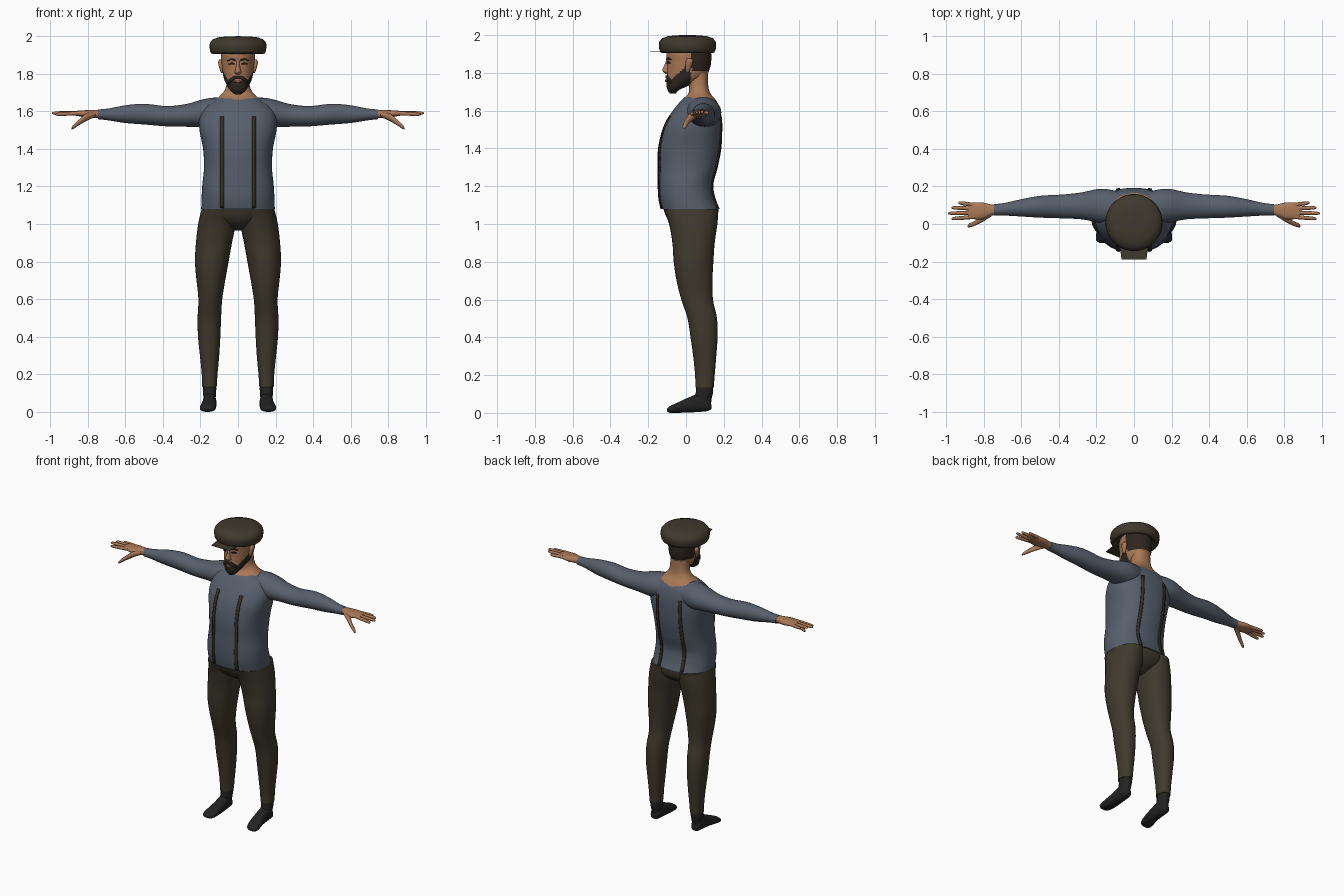
import bpy, bmesh, math
from mathutils import Vector
from mathutils.bvhtree import BVHTree

if "Cube" in bpy.data.objects:
    bpy.data.objects.remove(bpy.data.objects["Cube"])


def material(name, r, g, b):
    m = bpy.data.materials.new(name)
    m.diffuse_color = (r, g, b, 1)
    m.use_nodes = True
    node = m.node_tree.nodes["Principled BSDF"]
    node.inputs["Base Color"].default_value = (r, g, b, 1)
    node.inputs["Roughness"].default_value = 0.9
    return m


SKIN = material("skin", 0.40, 0.19, 0.095)
WOOL = material("blue_grey_wool", 0.095, 0.115, 0.15)
CLOTH = material("olive_brown_cloth", 0.05, 0.042, 0.026)
HAIR = material("dark_hair", 0.028, 0.02, 0.014)
BOOT = material("black_leather", 0.017, 0.016, 0.017)
STRAP = material("strap_brown", 0.036, 0.029, 0.018)
EYE = material("eye_dark", 0.02, 0.013, 0.01)
LIP = material("lip", 0.24, 0.09, 0.055)


def finish(bm, name, mats, rule=None, angle=60):
    bmesh.ops.recalc_face_normals(bm, faces=bm.faces)
    if rule:
        for f in bm.faces:
            f.material_index = rule(f.calc_center_median())
    mesh = bpy.data.meshes.new(name)
    bm.to_mesh(mesh)
    bm.free()
    for m in mats:
        mesh.materials.append(m)
    obj = bpy.data.objects.new(name, mesh)
    bpy.context.collection.objects.link(obj)
    bpy.ops.object.select_all(action="DESELECT")
    obj.select_set(True)
    bpy.context.view_layer.objects.active = obj
    bpy.ops.object.shade_smooth_by_angle(angle=math.radians(angle))
    return obj


def spline(rows, steps):
    """Smooth in-between sections through the given ones."""
    out = []
    for i in range(len(rows) - 1):
        a, b, c, d = (rows[max(i - 1, 0)], rows[i], rows[i + 1],
                      rows[min(i + 2, len(rows) - 1)])
        for s in range(steps):
            t = s / steps
            out.append([q + t / 2 * (r - p + t * (2 * p - 5 * q + 4 * r - w + t * (3 * (q - r) + w - p)))
                        for p, q, r, w in zip(a, b, c, d)])
    return out + [list(rows[-1])]


def loft(name, axis, rows, mats, side=1, n=32, steps=5, power=2.0, rule=None):
    """Rows are (position on axis, low u, high u, low v, high v)."""
    bm = bmesh.new()
    rings = []
    for t, u0, u1, v0, v1 in spline(rows, steps):
        ring = []
        for k in range(n):
            a = 2 * math.pi * k / n
            c, s = math.cos(a), math.sin(a)
            u = (u0 + u1) / 2 + (u1 - u0) / 2 * math.copysign(abs(c) ** (2 / power), c)
            v = (v0 + v1) / 2 + (v1 - v0) / 2 * math.copysign(abs(s) ** (2 / power), s)
            p = {"x": (t, u, v), "y": (u, t, v), "z": (u, v, t)}[axis]
            ring.append(bm.verts.new((p[0] * side, p[1], p[2])))
        rings.append(ring)
    for lo, hi in zip(rings, rings[1:]):
        for k in range(n):
            j = (k + 1) % n
            bm.faces.new((lo[k], lo[j], hi[j], hi[k]))
    bm.faces.new(rings[0])
    bm.faces.new(rings[-1])
    return finish(bm, name, mats, rule)


def surface_of(obj):
    bm = bmesh.new()
    bm.from_mesh(obj.data)
    tree = BVHTree.FromBMesh(bm)
    bm.free()
    return tree


def band(name, tree, path, widths, mat, facing=-1, lift=0.004):
    """Thin strip laid on a surface along an x-z path."""
    bm = bmesh.new()
    pairs = []
    for i, (x, z) in enumerate(path):
        a, b = Vector(path[max(i - 1, 0)]), Vector(path[min(i + 1, len(path) - 1)])
        d = (b - a).normalized() * widths[i] / 2
        pair = []
        for s in (-1, 1):
            px, pz = x - s * d.y, z + s * d.x
            hit = tree.ray_cast(Vector((px, facing, pz)), Vector((0, -facing, 0)))[0]
            y = hit.y if hit else 0
            pair.append(bm.verts.new((px, y + facing * lift, pz)))
        pairs.append(pair)
    for p, q in zip(pairs, pairs[1:]):
        bm.faces.new((p[0], p[1], q[1], q[0]))
    obj = finish(bm, name, [mat])
    mod = obj.modifiers.new("thickness", "SOLIDIFY")
    mod.thickness = 0.006
    mod.offset = 0
    return obj


# Jumper body flowing into the neck, skin inside the scooped neckline
def neckline(p):
    return int(p.z > 1.62 and (p.x / 0.118) ** 2 + ((p.y - 0.075) / 0.09) ** 2 < 1)


torso_rows = [
    (1.08, -.196, .196, -.135, .178), (1.14, -.194, .194, -.147, .155),
    (1.21, -.19, .19, -.15, .145), (1.3, -.181, .181, -.15, .168),
    (1.4, -.186, .186, -.148, .187), (1.5, -.205, .205, -.125, .192),
    (1.57, -.205, .205, -.09, .188), (1.625, -.175, .175, -.05, .175),
    (1.66, -.125, .125, -.02, .155), (1.69, -.088, .088, .012, .13),
    (1.73, -.064, .064, .015, .118), (1.8, -.06, .06, 0, .115)]
torso = loft("jumper_body", "z", torso_rows, [WOOL, SKIN], n=64, steps=8, power=2.35, rule=neckline)
body = surface_of(torso)

# Trousers seat
loft("trouser_seat", "z", [(.965, -.03, .03, -.02, .08), (1.0, -.1, .1, -.075, .14),
     (1.04, -.185, .185, -.105, .166), (1.095, -.19, .19, -.125, .17)], [CLOTH], power=2.3)

for side, label in ((1, "left"), (-1, "right")):
    # Sleeve
    loft(label + "_sleeve", "x", [
        (.07, .0, .17, 1.52, 1.672), (.14, .0, .185, 1.51, 1.672),
        (.2, .01, .185, 1.515, 1.66), (.28, .025, .168, 1.518, 1.638),
        (.38, .03, .157, 1.52, 1.628), (.5, .034, .15, 1.53, 1.64),
        (.6, .04, .132, 1.538, 1.632), (.69, .045, .112, 1.552, 1.615),
        (.745, .045, .106, 1.558, 1.61)], [WOOL], side)
    # Palm
    loft(label + "_palm", "x", [
        (.72, .05, .1, 1.563, 1.606), (.76, .044, .104, 1.565, 1.608),
        (.81, .025, .115, 1.568, 1.606), (.855, .026, .114, 1.575, 1.603),
        (.885, .034, .108, 1.58, 1.6)], [SKIN], side, n=20, power=2.4)
    # Fingers: base y, tip y, tip x, tip z
    for finger, y0, y1, x1, z1 in (("index", .038, .028, .972, 1.583), ("middle", .06, .057, .99, 1.59),
                                   ("ring", .082, .087, .972, 1.592), ("little", .102, .113, .935, 1.588)):
        rows = []
        for t, r in ((0, .011), (.5, .0105), (.9, .0085), (1, .003)):
            y, z = y0 + (y1 - y0) * t, 1.59 + (z1 - 1.59) * t
            rows.append((.85 + (x1 - .85) * t, y - r, y + r, z - r, z + r))
        loft(f"{label}_{finger}_finger", "x", rows, [SKIN], side, n=10, steps=3)
    # Thumb
    loft(label + "_thumb", "x", [(.76, .04, .08, 1.57, 1.6), (.805, .012, .05, 1.55, 1.59),
         (.845, -.008, .018, 1.527, 1.558), (.875, -.018, .004, 1.507, 1.53),
         (.886, -.016, -.008, 1.504, 1.512)], [SKIN], side, n=12)
    # Trouser leg
    loft(label + "_trouser_leg", "z", [
        (.135, .113, .191, .05, .147), (.2, .109, .193, .048, .152),
        (.3, .1, .203, .038, .16), (.4, .094, .213, .024, .167),
        (.5, .09, .215, .008, .164), (.6, .084, .211, -.025, .143),
        (.7, .068, .221, -.05, .14), (.8, .05, .229, -.065, .145),
        (.9, .032, .224, -.072, .152), (1.0, .012, .212, -.09, .166),
        (1.08, .01, .194, -.118, .172)], [CLOTH], side, power=2.15)
    # Boot: ankle and foot
    loft(label + "_boot_ankle", "z", [(.03, .12, .185, .03, .132), (.07, .119, .184, .04, .135),
         (.11, .116, .187, .052, .143), (.145, .116, .188, .054, .143)], [BOOT], side, n=24)
    loft(label + "_boot_foot", "y", [
        (.134, .138, .168, .02, .045), (.115, .122, .182, .01, .075),
        (.07, .116, .187, .005, .1), (.01, .115, .19, .002, .08),
        (-.05, .117, .201, 0, .052), (-.085, .128, .202, 0, .036),
        (-.1, .15, .185, .008, .022)], [BOOT], side, n=24, power=2.3)
    # Braces, front and back
    for facing, where in ((-1, "front"), (1, "back")):
        path = [(side * .085, 1.085 + i * .0203) for i in range(25)]
        band(f"{label}_{where}_brace", body, path, [.019] * 25, STRAP, facing)


# Head: 0 skin, 1 hair and beard
def head_paint(p):
    hair = p.z > 1.808 and p.y > 0.03
    beard = p.z < 1.765 + 0.95 * max(p.y + 0.075, 0) and p.y < 0.025
    return int(hair or beard)


head = loft("head", "z", [
    (1.69, -.016, .016, -.085, -.055), (1.71, -.04, .04, -.098, -.035),
    (1.74, -.06, .06, -.104, .03), (1.775, -.075, .075, -.102, .098),
    (1.82, -.084, .084, -.1, .125), (1.86, -.088, .088, -.1, .133),
    (1.9, -.09, .09, -.104, .134), (1.935, -.085, .085, -.095, .125),
    (1.96, -.06, .06, -.07, .09)], [SKIN, HAIR], n=64, steps=8, rule=head_paint)
face = surface_of(head)

# Nose
loft("nose", "z", [(1.795, -.008, .008, -.108, -.08), (1.806, -.019, .019, -.121, -.08),
     (1.818, -.015, .015, -.125, -.08), (1.845, -.009, .009, -.113, -.08),
     (1.872, -.01, .01, -.102, -.08)], [SKIN], n=16)

# Face details
band("mouth", face, [(-.022, 1.757), (0, 1.759), (.022, 1.757)], [.004, .012, .004], LIP)
for side, label in ((1, "left"), (-1, "right")):
    band(label + "_moustache", face, [(0, 1.781), (side * .02, 1.779), (side * .04, 1.765), (side * .05, 1.745)],
         [.012, .017, .014, .006], HAIR)
    band(label + "_eye", face, [(side * .02, 1.852), (side * .034, 1.854), (side * .048, 1.852)],
         [.003, .011, .003], EYE)
    band(label + "_eyebrow", face, [(side * .014, 1.872), (side * .035, 1.878), (side * .056, 1.87)],
         [.007, .008, .004], HAIR)
    # Ear
    loft(label + "_ear", "z", [(1.805, .08, .09, .0, .015), (1.825, .078, .098, -.004, .025),
         (1.86, .08, .106, -.002, .038), (1.875, .084, .1, .006, .03)], [SKIN], side, n=14)

# Cap crown, turned, with a hollow underside
bm = bmesh.new()
profile = [(0, 2.0), (.06, 1.999), (.105, 1.994), (.135, 1.983), (.149, 1.966), (.152, 1.948),
           (.149, 1.922), (.142, 1.908), (.13, 1.905), (.118, 1.91), (.112, 1.935), (0, 1.94)]
verts = [bm.verts.new((r, 0, z)) for r, z in profile]
edges = [bm.edges.new(e) for e in zip(verts, verts[1:])]
bmesh.ops.spin(bm, geom=verts + edges, axis=(0, 0, 1), cent=(0, 0, 0),
               angle=2 * math.pi, steps=48)
bmesh.ops.remove_doubles(bm, verts=bm.verts, dist=0.0005)
bmesh.ops.translate(bm, verts=bm.verts, vec=(0, 0.008, 0))
finish(bm, "cap_crown", [CLOTH])

# Cap peak, a thin flat plate
bm = bmesh.new()
outline = [(-.08, -.09), (-.066, -.19), (.066, -.19), (.08, -.09)]
plate = bm.faces.new([bm.verts.new((x, y, 1.91)) for x, y in outline])
top = bmesh.ops.extrude_face_region(bm, geom=[plate])["geom"]
bmesh.ops.translate(bm, verts=[v for v in top if isinstance(v, bmesh.types.BMVert)], vec=(0, 0, .003))
finish(bm, "cap_peak", [CLOTH], angle=30)
